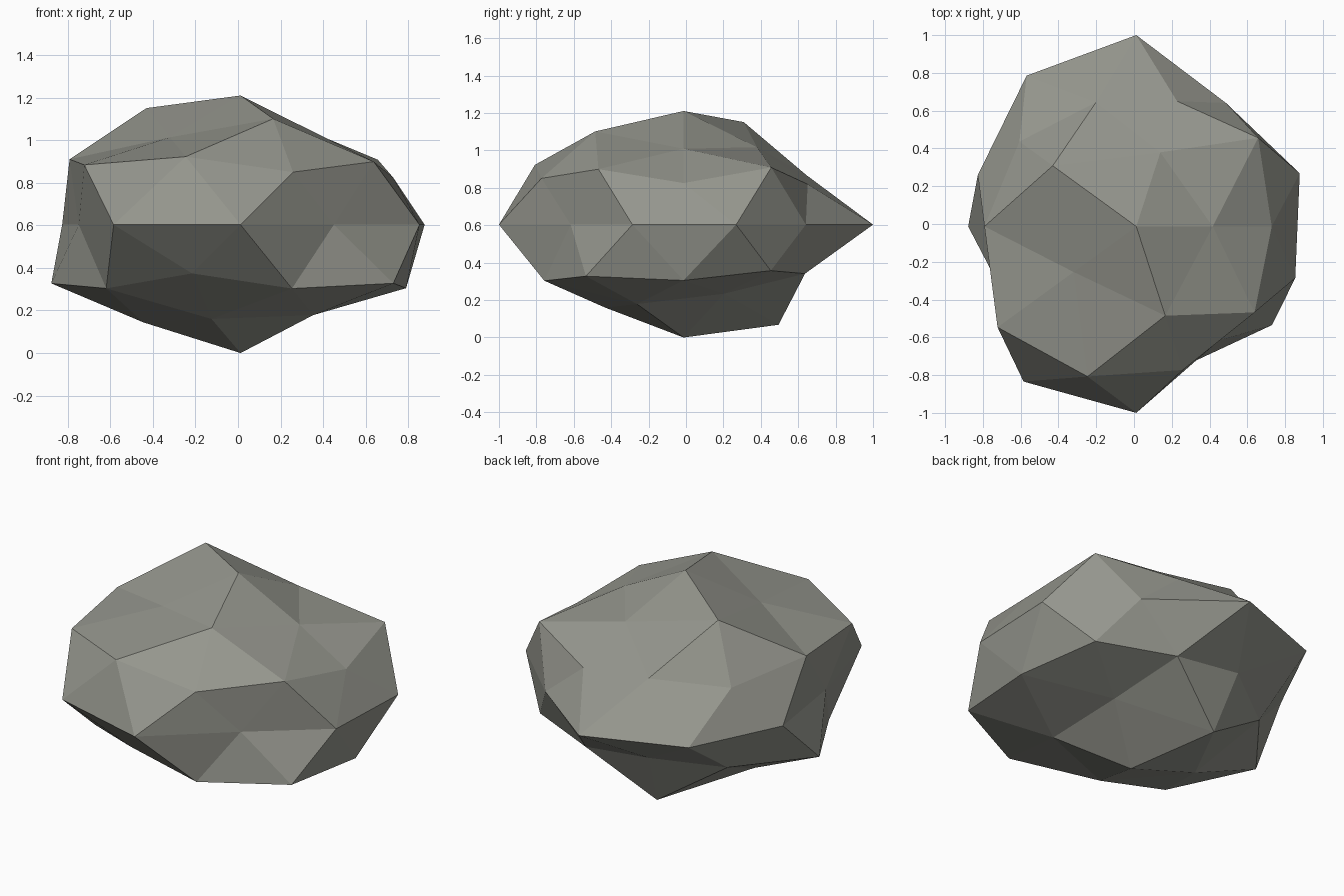
import bpy
import math

if "Cube" in bpy.data.objects:
    bpy.data.objects.remove(bpy.data.objects["Cube"])

# Low-poly boulder: a 42-point icosphere, flattened, with each point pushed in or out.
CENTRE = (0.012, -0.013, 0.603)
FLATTEN = 0.62

# Radius of every point, ring by ring from top to bottom, counter-clockwise from +x
RADII = [
    0.98,                                        # top point
    0.77, 0.785, 1.04, 0.78, 0.945,              # upper cap
    0.938, 0.812, 0.945, 0.982, 0.91,            # upper edge midpoints
    0.802, 0.78, 0.855, 1.015, 0.893,            # upper corners
    0.91, 0.808, 1.013, 0.987, 0.882,            # equator
    0.80, 1.015, 0.987, 0.746, 0.885,
    0.887, 0.77, 0.995, 0.825, 0.993,            # lower corners
    0.915, 0.803, 0.825, 0.918, 0.92,            # lower edge midpoints
    0.70, 1.015, 0.87, 0.84, 0.805,              # lower cap
    0.973,                                       # bottom point
]


def ring_order(v):
    """Sort by height, then by angle around z."""
    angle = round(math.degrees(math.atan2(v.co.y, v.co.x))) % 360
    return (-round(v.co.z, 2), angle)


# Boulder body
bpy.ops.mesh.primitive_ico_sphere_add(subdivisions=2, radius=1)
rock = bpy.context.object
rock.name = rock.data.name = "boulder"

for v, r in zip(sorted(rock.data.vertices, key=ring_order), RADII):
    v.co = (CENTRE[0] + v.co.x * r,
            CENTRE[1] + v.co.y * r,
            CENTRE[2] + v.co.z * r * FLATTEN)
for p in rock.data.polygons:
    p.use_smooth = False
rock.data.update()

# Stone colour
stone = bpy.data.materials.new("grey stone")
stone.diffuse_color = (0.30, 0.305, 0.268, 1)
stone.use_nodes = True
stone.node_tree.nodes["Principled BSDF"].inputs["Base Color"].default_value = stone.diffuse_color
rock.data.materials.append(stone)
